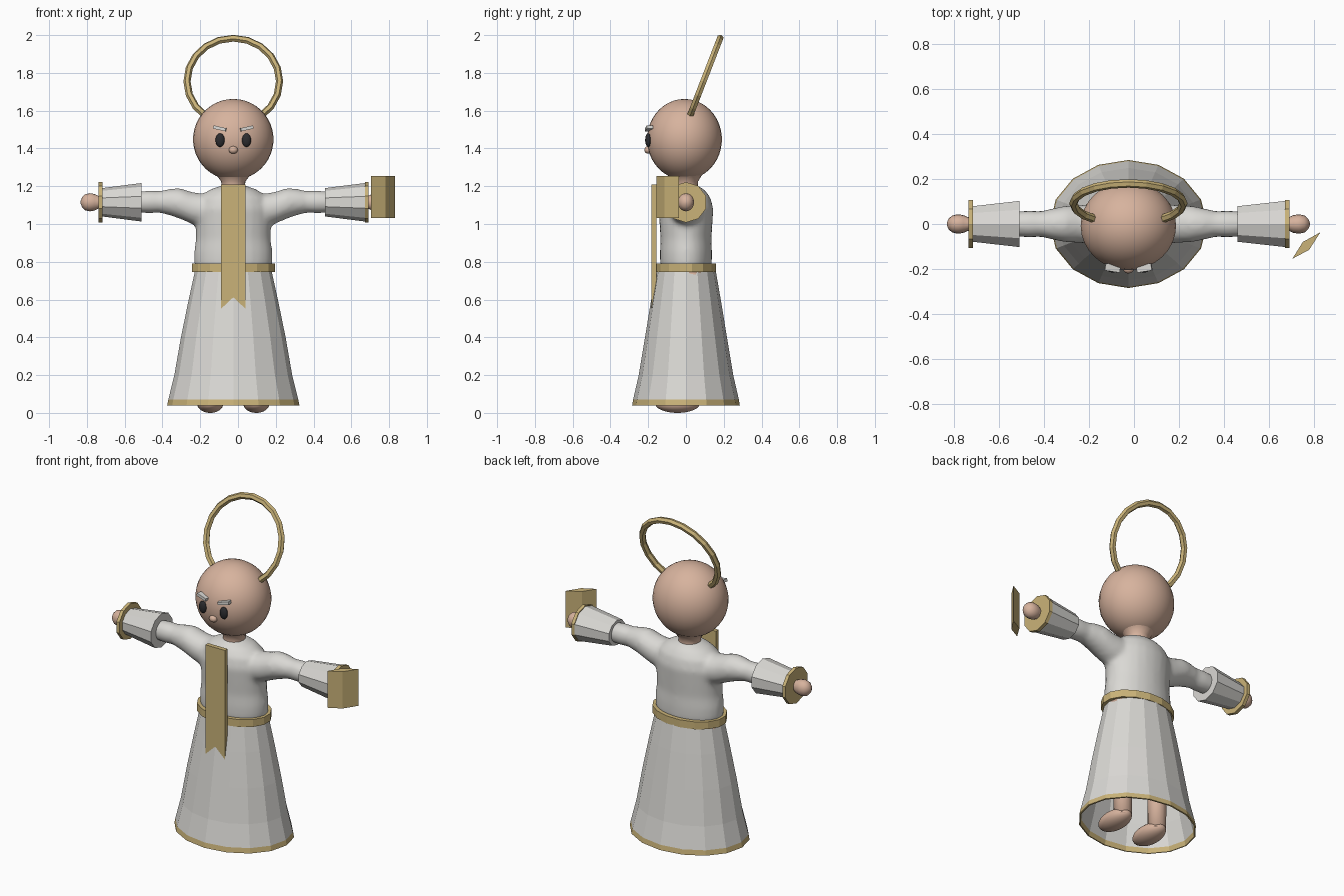
import bpy, bmesh, math
from mathutils import Matrix, Vector

old = bpy.data.objects.get("Cube")
if old:
    bpy.data.objects.remove(old)

CX = -0.025      # centre line of the figure
ARM_Z = 1.115    # height of the arms


def material(name, rgb):
    m = bpy.data.materials.new(name)
    m.use_nodes = True
    m.diffuse_color = (*rgb, 1)
    m.node_tree.nodes["Principled BSDF"].inputs["Base Color"].default_value = (*rgb, 1)
    return m


WHITE = material("robe white", (0.70, 0.69, 0.66))
GOLD = material("trim gold", (0.59, 0.45, 0.19))
SKIN = material("skin", (0.68, 0.45, 0.34))
DARK = material("eye dark", (0.025, 0.025, 0.028))


def finish(name, bm, mats, smooth=False):
    bmesh.ops.recalc_face_normals(bm, faces=bm.faces)
    for f in bm.faces:
        f.smooth = smooth
    me = bpy.data.meshes.new(name)
    bm.to_mesh(me)
    bm.free()
    for m in mats:
        me.materials.append(m)
    ob = bpy.data.objects.new(name, me)
    bpy.context.collection.objects.link(ob)
    return ob


def add_loft(bm, rings, sides, along_x=False, caps=True, turn=0.0):
    """Join elliptical rings (radius a, radius b, centre) into a tube."""
    loops = []
    for a, b, c in rings:
        loop = []
        for i in range(sides):
            t = math.tau * (i + turn) / sides
            u, v = a * math.cos(t), b * math.sin(t)
            if along_x:
                loop.append(bm.verts.new((c[0], c[1] + u, c[2] + v)))
            else:
                loop.append(bm.verts.new((c[0] + u, c[1] + v, c[2])))
        loops.append(loop)
    for lo, hi in zip(loops, loops[1:]):
        for i in range(sides):
            j = (i + 1) % sides
            bm.faces.new((lo[i], lo[j], hi[j], hi[i]))
    if caps:
        bm.faces.new(loops[0])
        bm.faces.new(loops[-1])


def loft(name, rings, sides, mats, smooth=False, **options):
    bm = bmesh.new()
    add_loft(bm, rings, sides, **options)
    return finish(name, bm, mats, smooth)


def ball(name, centre, radii, mat, tilt=0.0, seg=24):
    bm = bmesh.new()
    bmesh.ops.create_uvsphere(bm, u_segments=seg, v_segments=seg * 2 // 3, radius=1)
    bm.transform(Matrix.Translation(centre) @ Matrix.Rotation(tilt, 4, 'X')
                 @ Matrix.Diagonal((*radii, 1)))
    return finish(name, bm, [mat], True)


def prism(name, outline, offset, mat):
    """Extrude a flat outline by an offset."""
    bm = bmesh.new()
    face = bm.faces.new([bm.verts.new(p) for p in outline])
    new = bmesh.ops.extrude_face_region(bm, geom=[face], use_keep_orig=True)
    bmesh.ops.translate(bm, vec=offset,
                        verts=[v for v in new["geom"] if isinstance(v, bmesh.types.BMVert)])
    return finish(name, bm, [mat])


def upright(profile):
    return [(a, b, (CX, 0, z)) for a, b, z in profile]


# Upper robe: torso and both arms blended into one smooth surface
bm = bmesh.new()
add_loft(bm, upright([(.19, .125, .74), (.208, .137, .79), (.208, .138, .85),
                      (.198, .135, .92), (.20, .14, 1.0), (.20, .145, 1.08),
                      (.18, .13, 1.14), (.13, .10, 1.18), (.06, .06, 1.205)]), 24)
for side in (-1, 1):
    arm = [(.05, .09, 1.08), (.15, .09, 1.07), (.22, .085, 1.085), (.28, .082, 1.108),
           (.33, .072, 1.116), (.39, .058, 1.117), (.44, .061, 1.117), (.52, .056, 1.115)]
    add_loft(bm, [(r, r, (CX + side * x, 0, z)) for x, r, z in arm], 16, along_x=True)
robe = finish("upper_robe", bm, [WHITE], True)
remesh = robe.modifiers.new("blend", 'REMESH')
remesh.mode = 'VOXEL'
remesh.voxel_size = 0.015
remesh.use_smooth_shade = True
relax = robe.modifiers.new("relax", 'SMOOTH')
relax.factor = 0.5
relax.iterations = 5

# Skirt with gold hem
skirt = loft("skirt", upright([(.35, .285, .04), (.344, .28, .07), (.312, .25, .2),
                               (.277, .217, .4), (.236, .184, .6), (.203, .158, .75),
                               (.195, .15, .785)]), 16, [WHITE, GOLD], caps=False)
for f in skirt.data.polygons:
    f.material_index = 1 if f.center.z < 0.07 else 0
wall = skirt.modifiers.new("cloth", 'SOLIDIFY')
wall.thickness = 0.008

# Belt
belt = loft("belt", upright([(.224, .161, .745), (.224, .161, .79)]), 16, [GOLD],
            caps=False, turn=0.5)
wall = belt.modifiers.new("band", 'SOLIDIFY')
wall.thickness = 0.03

# Stole with a swallowtail end
stole = [(-.065, 1.21), (-.065, .55), (0, .60), (.065, .55), (.065, 1.21)]
prism("stole", [(CX + x, -.182, z) for x, z in stole], Vector((0, .026, 0)), GOLD)

# Head, neck and nose
ball("head", (CX, -.008, 1.448), (.213, .198, .214), SKIN, seg=32)
loft("neck", upright([(.07, .07, 1.16), (.062, .062, 1.2), (.064, .064, 1.225),
                      (.09, .085, 1.26), (.13, .12, 1.29)]), 24, [SKIN], True)
ball("nose", (CX, -.2, 1.392), (.024, .02, .02), SKIN)

for side, word in ((-1, "right"), (1, "left")):
    # Eye and eyebrow
    ball(word + "_eye", (CX + side * .07, -.2, 1.444), (.024, .016, .036), DARK)
    bm = bmesh.new()
    bmesh.ops.create_cube(bm, size=1)
    bm.transform(Matrix.Translation((CX + side * .071, -.196, 1.506))
                 @ Matrix.Rotation(-side * .22, 4, 'Y')
                 @ Matrix.Rotation(side * .15, 4, 'Z')
                 @ Matrix.Diagonal((.068, .032, .017, 1)))
    brow = finish(word + "_eyebrow", bm, [WHITE])
    brow.data.transform(Matrix.Identity(4))

    # Hand with wrist
    hand = [(.48, .04), (.66, .032), (.715, .034), (.735, .044), (.76, .048),
            (.785, .042), (.80, .027), (.808, .008)]
    loft(word + "_hand", [(r * .9, r, (CX + side * x, 0, ARM_Z)) for x, r in hand],
         16, [SKIN], True, along_x=True)

    # Leg and foot
    x = CX + side * .122
    leg = [(.05, .04), (.053, .25), (.065, .5), (.08, .76)]
    loft(word + "_leg", [(r, r, (x, .02, z)) for r, z in leg], 16, [SKIN], True)
    ball(word + "_foot", (x, -.045, .048), (.069, .118, .048), SKIN)

# Sleeves, both flaring toward the left, each with a gold cuff at the wrist
for word, x0, x1, cuff in (("right", -.72, -.51, -.738), ("left", .46, .675, .672)):
    loft(word + "_sleeve", [(.083, .075, (x0, 0, ARM_Z)), (.108, .102, (x1, 0, ARM_Z))],
         10, [WHITE], along_x=True, turn=0.5)
    loft(word + "_cuff", [(.112, .107, (cuff + d, 0, ARM_Z)) for d in (0, .02)],
         10, [GOLD], along_x=True, turn=0.5)

# Book held beside the left hand
book = [(.705, -.155), (.78, -.115), (.83, -.037), (.752, -.08)]
prism("book", [(x, y, 1.032) for x, y in book], Vector((0, 0, .222)), GOLD)

# Halo: a tilted ring behind the head
bm = bmesh.new()
RINGS, SIDES, MAJOR, MINOR = 20, 6, .245, .019
grid = []
for i in range(RINGS):
    a = math.tau * i / RINGS
    row = []
    for k in range(SIDES):
        b = math.tau * k / SIDES
        r = MAJOR + MINOR * math.cos(b)
        row.append(bm.verts.new((r * math.cos(a), MINOR * math.sin(b), r * math.sin(a))))
    grid.append(row)
for i in range(RINGS):
    for k in range(SIDES):
        n, m = (i + 1) % RINGS, (k + 1) % SIDES
        bm.faces.new((grid[i][k], grid[n][k], grid[n][m], grid[i][m]))
bm.transform(Matrix.Translation((CX, .092, 1.755)) @ Matrix.Rotation(-.37, 4, 'X'))
finish("halo", bm, [GOLD])
